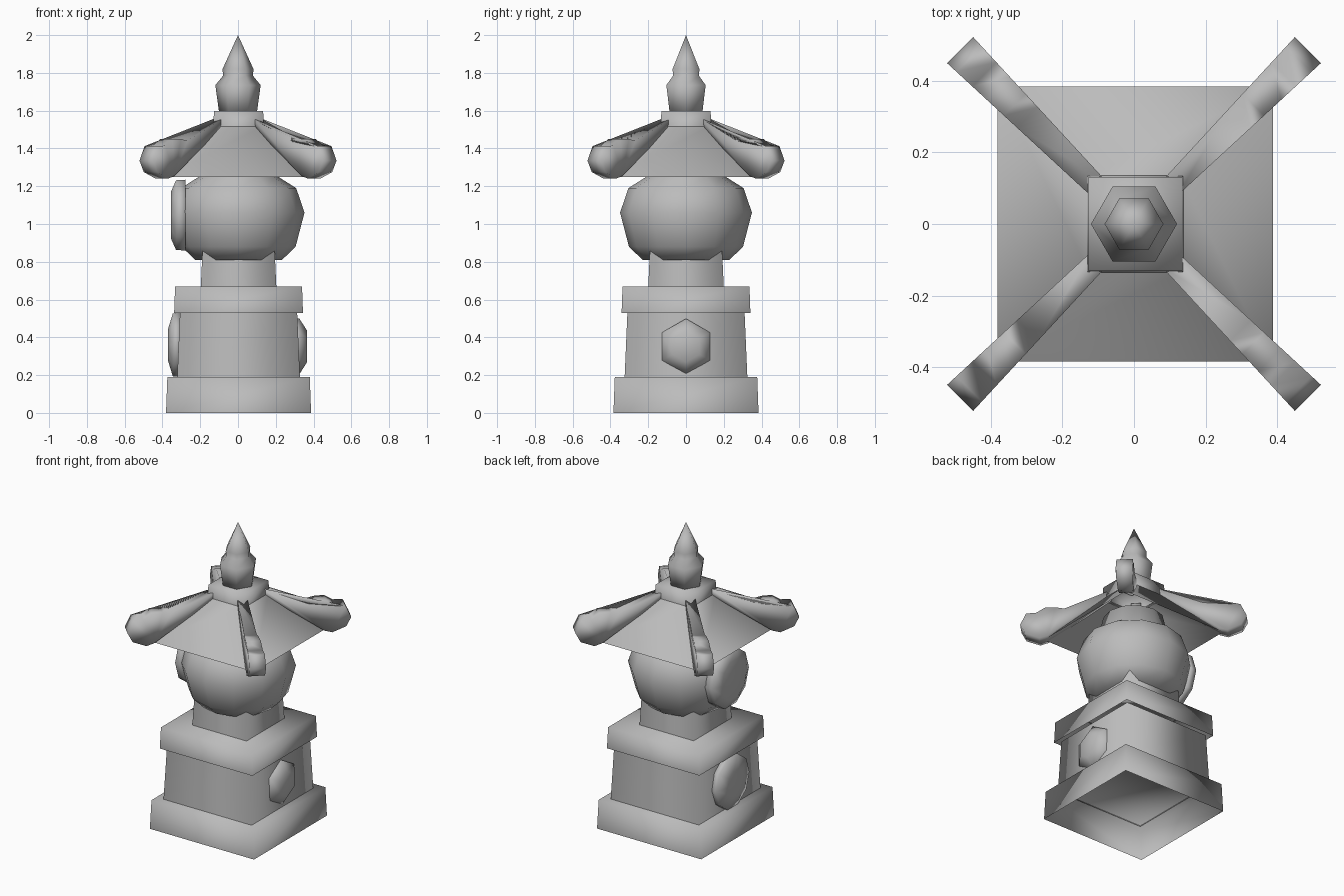
import bpy, bmesh, math
from mathutils import Matrix, Vector

if "Cube" in bpy.data.objects:
    bpy.data.objects.remove(bpy.data.objects["Cube"])

stone = bpy.data.materials.new("grey_stone")
stone.use_nodes = True
COLOUR = (0.5, 0.5, 0.5, 1)
stone.diffuse_color = COLOUR
stone.node_tree.nodes["Principled BSDF"].inputs["Base Color"].default_value = COLOUR
OFFSET = Matrix.Translation((0.003, 0, 0))


def finish(bm, name):
    for face in bm.faces:
        face.smooth = True
    mesh = bpy.data.meshes.new(name)
    bm.to_mesh(mesh)
    bm.free()
    mesh.materials.append(stone)
    obj = bpy.data.objects.new(name, mesh)
    bpy.context.collection.objects.link(obj)


def lathe(name, profile, sides, turn=0.0, matrix=OFFSET, bottom=True, top=True):
    """Stack rings of (radius, height), listed upward, and bridge them."""
    bm = bmesh.new()
    rings = []
    for radius, height in profile:
        rings.append([bm.verts.new((radius * math.cos(turn + math.tau * i / sides),
                                    radius * math.sin(turn + math.tau * i / sides),
                                    height)) for i in range(sides)])
    for low, high in zip(rings, rings[1:]):
        for i in range(sides):
            j = (i + 1) % sides
            bm.faces.new((low[i], low[j], high[j], high[i]))
    if bottom:
        bm.faces.new(rings[0][::-1])
    if top:
        bm.faces.new(rings[-1])
    bmesh.ops.remove_doubles(bm, verts=bm.verts, dist=0.0005)
    bm.transform(matrix)
    finish(bm, name)


def block(name, levels, top):
    """Square tapered block, open below, from (half width, height) levels."""
    lathe(name, [(h * math.sqrt(2), z) for h, z in levels], 4, math.pi / 4,
          bottom=False, top=top)


# Stepped pedestal, hollow underneath
block("base_plinth", [(0.384, 0), (0.377, 0.19)], True)
block("pedestal_body", [(0.325, 0.185), (0.31, 0.535)], False)
block("pedestal_ledge", [(0.341, 0.53), (0.336, 0.67)], True)
block("neck", [(0.2, 0.665), (0.19, 0.88)], False)

# Round lantern chamber with a collar reaching into the roof
lathe("lantern_chamber", [(0.23, 0.81), (0.302, 0.88), (0.349, 1.06), (0.305, 1.19),
                          (0.21, 1.25), (0.185, 1.36)], 12)

# Roof with a thin eave, open below, and its cap
block("roof", [(0.384, 1.25), (0.376, 1.26), (0.13, 1.52)], False)
block("roof_cap", [(0.135, 1.51), (0.13, 1.597)], True)

# Finial
lathe("finial", [(0.1, 1.59), (0.12, 1.735), (0.079, 1.785), (0.082, 1.82), (0, 2.0)],
      6, matrix=Matrix(), top=False)

# Four upturned corner ridges: side profile as (distance, height)
RIDGE = [(0.14, 1.56), (0.42, 1.44), (0.47, 1.45), (0.535, 1.45), (0.59, 1.415),
         (0.65, 1.412), (0.686, 1.335), (0.655, 1.275), (0.57, 1.24), (0.52, 1.255),
         (0.14, 1.52)]


def ridge(name, angle):
    bm = bmesh.new()
    near, far = [[bm.verts.new((r, s * (0.024 + 0.04 * r), z)) for r, z in RIDGE]
                 for s in (-1, 1)]
    for i in range(len(RIDGE)):
        j = (i + 1) % len(RIDGE)
        bm.faces.new((near[i], near[j], far[j], far[i]))
    caps = [bm.faces.new(near), bm.faces.new(far)]
    bmesh.ops.triangulate(bm, faces=caps)
    bmesh.ops.recalc_face_normals(bm, faces=bm.faces)
    bm.transform(Matrix.Rotation(angle, 4, "Z"))
    finish(bm, name)


for k, corner in enumerate(("back_left", "back_right", "front_right", "front_left")):
    ridge("roof_ridge_" + corner, math.pi / 4 + k * math.pi / 2)


# Bevelled medallions on the two sides
def medallion(name, side, height, sides, turn, profile):
    axis = Vector((side, 0, 0)).to_track_quat("Z", "Y").to_matrix().to_4x4()
    lathe(name, profile, sides, turn, Matrix.Translation((0, 0, height)) @ axis)


medallion("left_pedestal_medallion", 1, 0.352, 6, math.pi / 2,
          [(0.147, 0.3), (0.147, 0.325), (0.083, 0.366)])
medallion("right_pedestal_medallion", -1, 0.36, 10, 0,
          [(0.178, 0.305), (0.175, 0.345), (0.09, 0.37)])
medallion("right_chamber_medallion", -1, 1.047, 10, 0,
          [(0.197, 0.278), (0.194, 0.328), (0.13, 0.355)])
